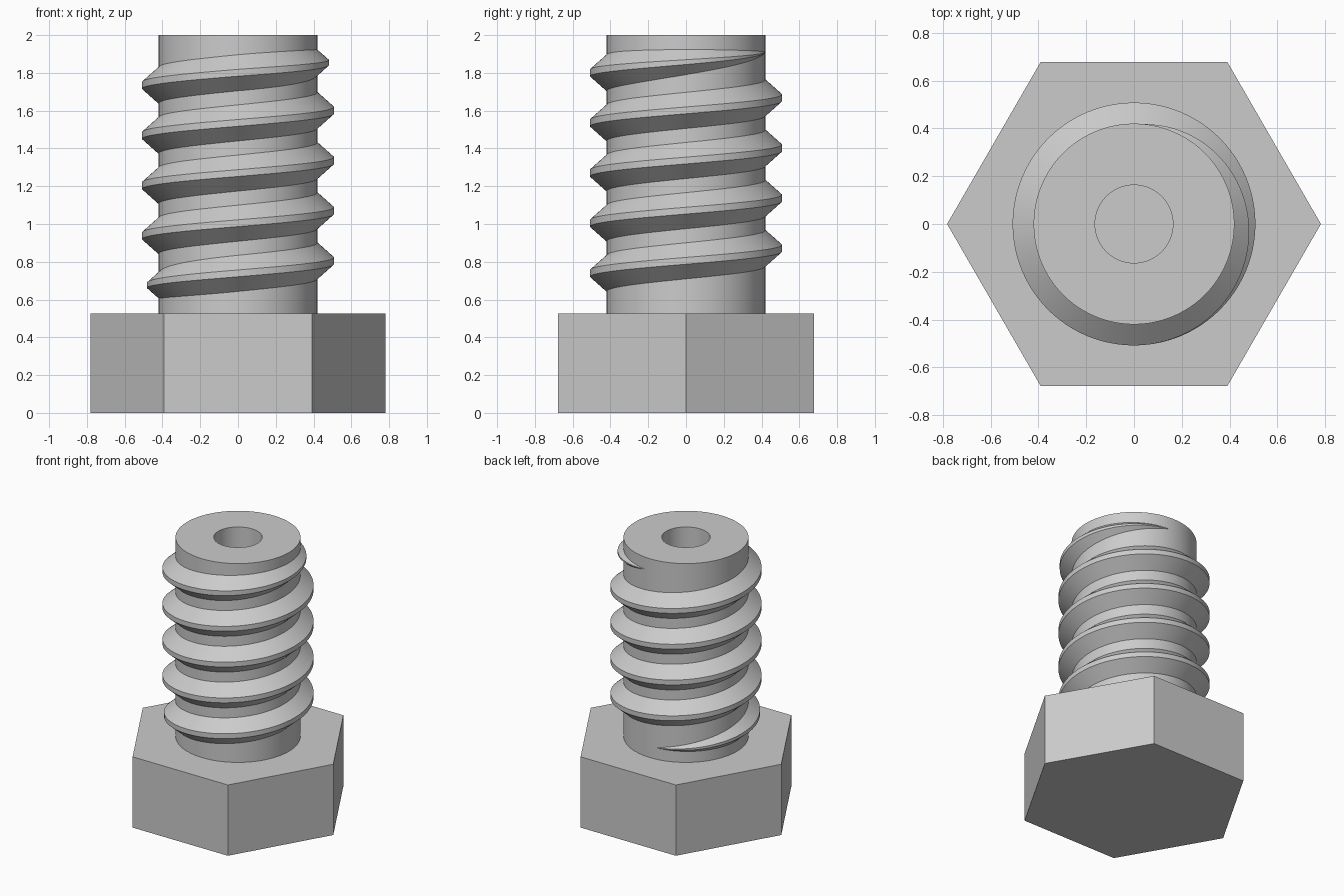
import bpy, bmesh, math

if "Cube" in bpy.data.objects:
    bpy.data.objects.remove(bpy.data.objects["Cube"])

STEPS = 96                      # segments per turn, shared by shank and thread
HEAD_RADIUS, HEAD_TOP = 0.782, 0.525
SHANK_RADIUS, BORE_RADIUS, TOP = 0.42, 0.163, 2.0
PITCH, TURNS = 0.2655, 5

steel = bpy.data.materials.new("grey_steel")
steel.use_nodes = True
grey = (0.6, 0.6, 0.6, 1)
steel.diffuse_color = grey
steel.node_tree.nodes["Principled BSDF"].inputs["Base Color"].default_value = grey


def finish(name, bm, smooth):
    bmesh.ops.remove_doubles(bm, verts=bm.verts, dist=0.00001)
    bmesh.ops.recalc_face_normals(bm, faces=bm.faces)
    mesh = bpy.data.meshes.new(name)
    bm.to_mesh(mesh)
    bm.free()
    mesh.materials.append(steel)
    obj = bpy.data.objects.new(name, mesh)
    bpy.context.collection.objects.link(obj)
    if smooth:
        bpy.ops.object.select_all(action='DESELECT')
        obj.select_set(True)
        bpy.context.view_layer.objects.active = obj
        bpy.ops.object.shade_smooth_by_angle(angle=math.radians(30))


def polar(radius, angle, z):
    return (radius * math.cos(angle), radius * math.sin(angle), z)


def bridge(bm, a, b, closed=True):
    count = len(a)
    for i in range(count if closed else count - 1):
        j = (i + 1) % count
        bm.faces.new((a[i], a[j], b[j], b[i]))


# Hexagonal head with corners on the x axis
bm = bmesh.new()
rings = [[bm.verts.new(polar(HEAD_RADIUS, i * math.tau / 6, z)) for i in range(6)]
         for z in (0, HEAD_TOP)]
bridge(bm, *rings)
for ring in rings:
    bm.faces.new(ring)
finish("hex_head", bm, False)

# Shank with a blind bore from the top
bm = bmesh.new()
profile = [(SHANK_RADIUS, HEAD_TOP - 0.02), (SHANK_RADIUS, TOP),
           (BORE_RADIUS, TOP), (BORE_RADIUS, HEAD_TOP)]
rings = [[bm.verts.new(polar(r, i * math.tau / STEPS, z)) for i in range(STEPS)]
         for r, z in profile]
for lower, upper in zip(rings, rings[1:]):
    bridge(bm, lower, upper)
bm.faces.new(rings[0])
bm.faces.new(rings[-1])
finish("shank", bm, True)

# Right-handed helical thread, fading out over half a turn at each end
bm = bmesh.new()
root, height = SHANK_RADIUS - 0.005, 0.093
section = [(0, -0.1), (height, -0.018), (height, 0.018), (0, 0.1)]
half = STEPS // 2
total = STEPS * TURNS
rings = []
for k in range(total + 1):
    fade = min(1, k / half, (total - k) / half)
    scale = math.sin(fade * math.pi / 2)
    angle = math.pi / 2 + k * math.tau / STEPS
    droop = 0.02 * max(0, 1 - (total - k) / half)
    centre = 0.606 + PITCH * k / STEPS - droop
    rings.append([bm.verts.new(polar(root + scale * r, angle, centre + scale * z))
                  for r, z in section])
for a, b in zip(rings, rings[1:]):
    bridge(bm, a, b)
finish("thread", bm, True)
